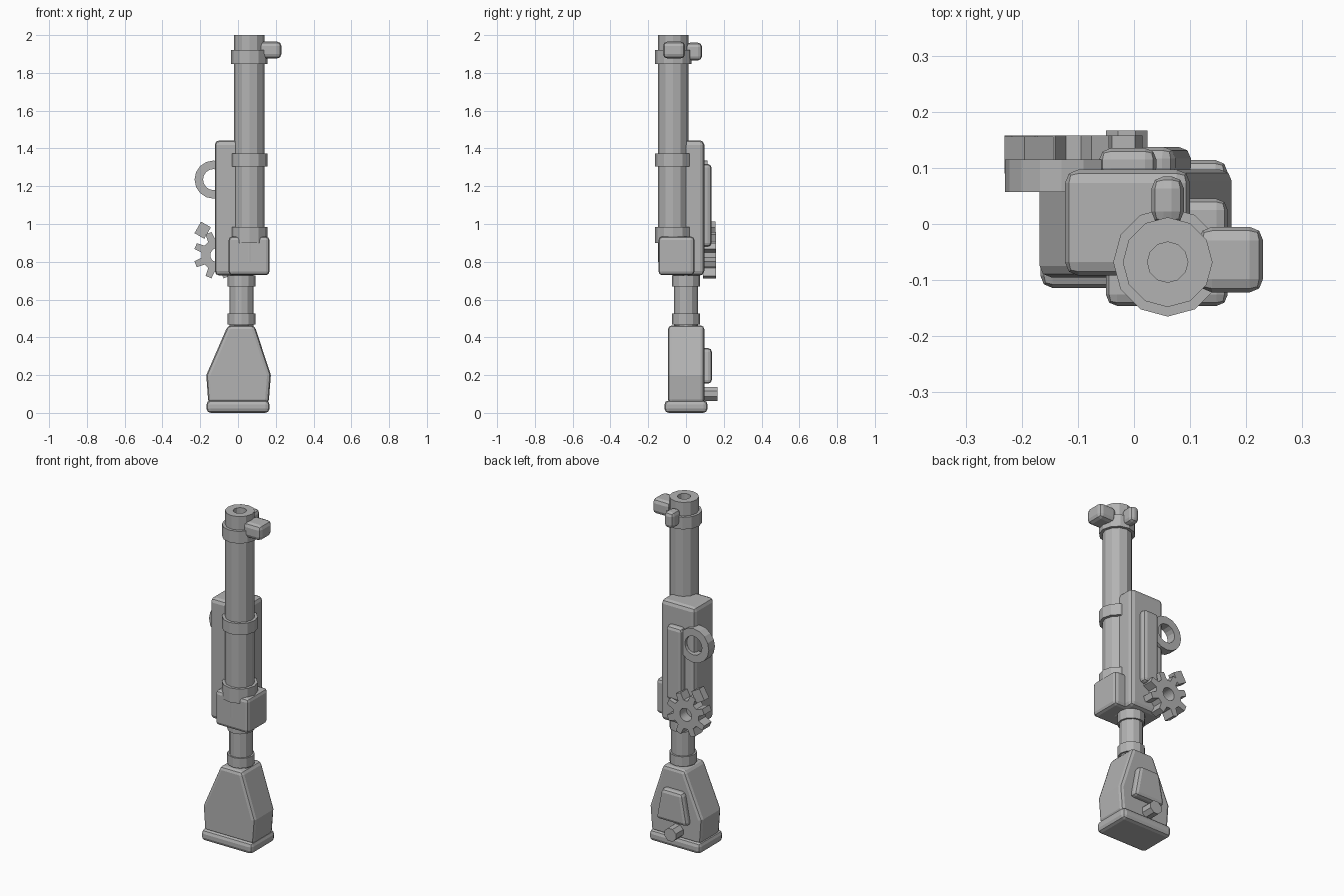
import bpy
import bmesh
from math import cos, sin, pi, radians
from mathutils import Vector

if "Cube" in bpy.data.objects:
    bpy.data.objects.remove(bpy.data.objects["Cube"])

GREY = (0.45, 0.45, 0.45, 1)
mat = bpy.data.materials.new("plain grey")
mat.use_nodes = True
mat.diffuse_color = GREY
bsdf = next(n for n in mat.node_tree.nodes if n.type == 'BSDF_PRINCIPLED')
bsdf.inputs["Base Color"].default_value = GREY
bsdf.inputs["Roughness"].default_value = 0.7


def finish(name, bm, bevel=0, segments=2):
    bmesh.ops.recalc_face_normals(bm, faces=bm.faces)
    mesh = bpy.data.meshes.new(name)
    bm.to_mesh(mesh)
    bm.free()
    mesh.materials.append(mat)
    obj = bpy.data.objects.new(name, mesh)
    bpy.context.collection.objects.link(obj)
    if bevel:
        mod = obj.modifiers.new("rounded edges", 'BEVEL')
        mod.width = bevel
        mod.segments = segments
        mod.limit_method = 'ANGLE'
        mod.angle_limit = radians(40)
    return obj


def circle(r, n, phase=0.0):
    return [(r * cos(2 * pi * (i + phase) / n), r * sin(2 * pi * (i + phase) / n))
            for i in range(n)]


def extrude(name, outline, low, high, axis='Z', at=(0, 0), hole=None, bevel=0):
    """Extrude an outline along an axis, with an optional matching hole."""
    bm = bmesh.new()

    def loop(points, level):
        out = []
        for u, v in points:
            u, v = u + at[0], v + at[1]
            co = (u, v, level) if axis == 'Z' else (u, level, v)
            out.append(bm.verts.new(Vector(co)))
        return out

    n = len(outline)
    bottom, top = loop(outline, low), loop(outline, high)
    bands = [(bottom, top)]
    if hole:
        hb, ht = loop(hole, low), loop(hole, high)
        bands += [(top, ht), (ht, hb), (hb, bottom)]
    else:
        bm.faces.new(bottom)
        bm.faces.new(top)
    for a, b in bands:
        for i in range(n):
            j = (i + 1) % n
            bm.faces.new((a[i], a[j], b[j], b[i]))
    return finish(name, bm, bevel)


def box(name, x, y, z, bevel=0.02):
    outline = [(x[0], z[0]), (x[1], z[0]), (x[1], z[1]), (x[0], z[1])]
    return extrude(name, outline, y[0], y[1], 'Y', bevel=bevel)


# Barrel with a blind bore and clamping bands
AXIS = (0.06, -0.068)
extrude("barrel", circle(0.08, 12), 0.8, 2.0, at=AXIS, hole=circle(0.036, 12))
extrude("bore_floor", circle(0.036, 12), 0.8, 1.9, at=AXIS)
for i, (low, high) in enumerate([(0.9, 0.985), (1.305, 1.373), (1.848, 1.92)]):
    extrude(f"barrel_band_{i + 1}", circle(0.097, 12), low, high, at=AXIS,
            hole=circle(0.07, 12))

# Muzzle blocks
box("muzzle_side_block", (0.115, 0.23), (-0.122, -0.005), (1.876, 1.966), 0.024)
box("rear_sight", (0.031, 0.089), (0.0, 0.085), (1.866, 1.96), 0.022)

# Receiver, its back plate and the front block
box("receiver", (-0.123, 0.1), (-0.092, 0.097), (0.727, 1.443), 0.024)
box("receiver_back_plate", (-0.062, 0.04), (0.08, 0.135), (0.88, 1.318))
box("front_block", (-0.05, 0.167), (-0.146, 0.045), (0.729, 0.934))

# Grip neck with collars
NECK = (0.019, 0)
extrude("grip_neck", circle(0.064, 12), 0.44, 0.76, at=NECK)
for name, low, high in (("lower_collar", 0.468, 0.526), ("upper_collar", 0.67, 0.728)):
    extrude(name, circle(0.074, 12), low, high, at=NECK)

# Stock, butt plate, back plate and knob
stock = [(-0.157, 0.05), (0.162, 0.05), (0.174, 0.2), (0.088, 0.463),
         (-0.054, 0.463), (-0.168, 0.2)]
extrude("stock", stock, -0.095, 0.097, 'Y', bevel=0.02)
box("butt_plate", (-0.167, 0.167), (-0.114, 0.114), (0, 0.066), 0.022)
plate = [(-0.1, 0.155), (0.105, 0.155), (0.07, 0.343), (-0.065, 0.343)]
extrude("stock_back_plate", plate, 0.08, 0.137, 'Y', bevel=0.02)
extrude("stock_knob", circle(0.04, 8, 0.5), 0.09, 0.167, 'Y', at=(-0.013, 0.101))

# Side ring
extrude("side_ring", circle(0.101, 16), 0.057, 0.115, 'Y', at=(-0.129, 1.235),
        hole=circle(0.056, 16))

# Gear with a centre hole, and the loose catch above it
TEETH = 8
gear = []
for i in range(TEETH):
    for step, r in ((-0.3, 0.085), (-0.17, 0.127), (0.17, 0.127), (0.3, 0.085)):
        a = 2 * pi * (i + 0.5 + step) / TEETH
        gear.append((r * cos(a), r * sin(a)))
extrude("gear", gear, 0.09, 0.158, 'Y', at=(-0.108, 0.835),
        hole=circle(0.038, 4 * TEETH, 0.5))
tilt = radians(-30)
catch = [(u * cos(tilt) - v * sin(tilt), u * sin(tilt) + v * cos(tilt))
         for u, v in ((-0.03, -0.035), (0.03, -0.035), (0.03, 0.035), (-0.03, 0.035))]
extrude("gear_catch", catch, 0.112, 0.156, 'Y', at=(-0.187, 0.967))
